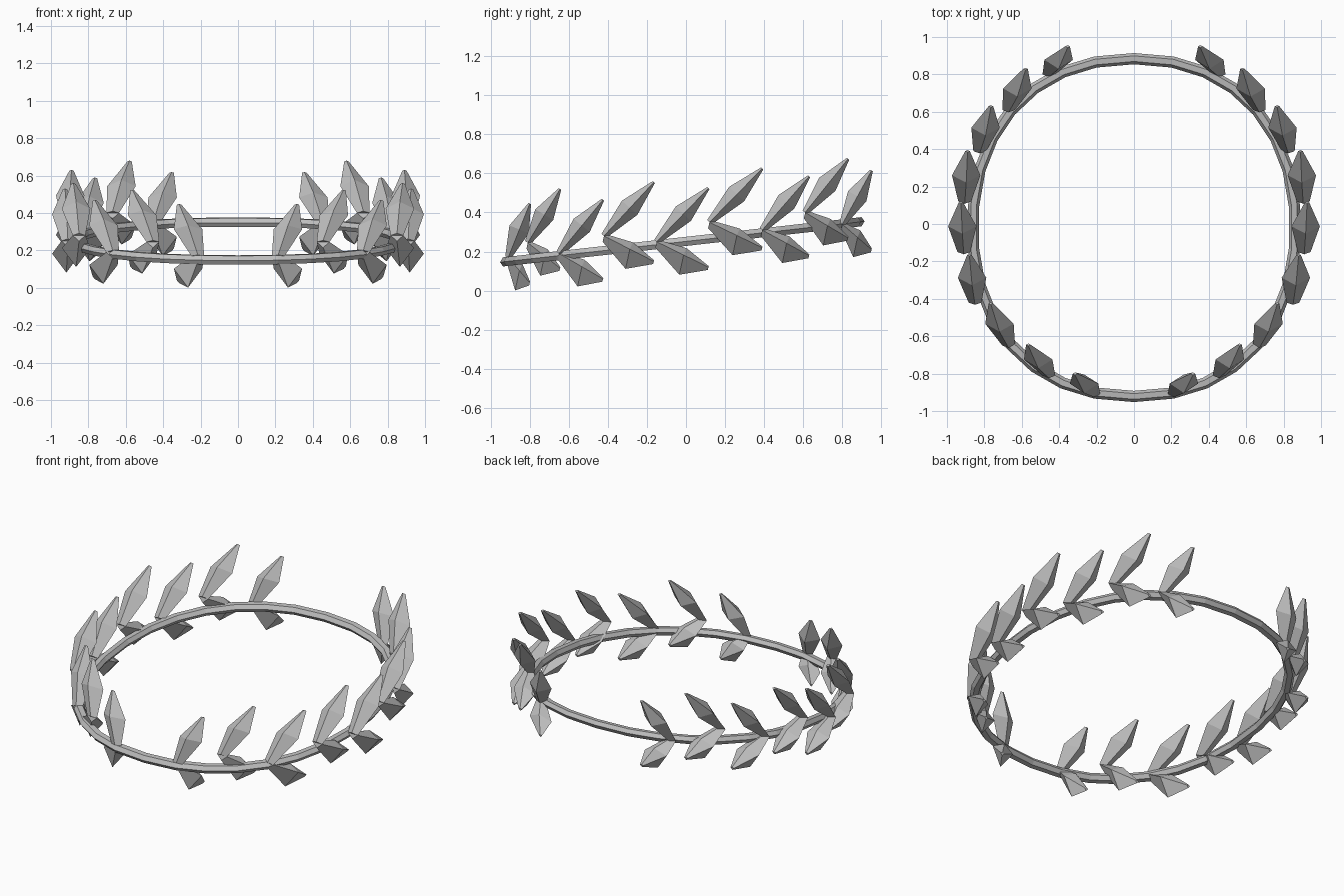
import bpy
import bmesh
from math import sin, cos, pi, copysign
from mathutils import Vector

if "Cube" in bpy.data.objects:
    bpy.data.objects.remove(bpy.data.objects["Cube"])

metal = bpy.data.materials.new("plain_grey")
grey = (0.52, 0.52, 0.52, 1)
metal.diffuse_color = grey
metal.use_nodes = True
metal.node_tree.nodes["Principled BSDF"].inputs["Base Color"].default_value = grey


def loft(name, rings, closed=False):
    """Skin equal-sized rings of points; cap the ends unless closed."""
    bm = bmesh.new()
    loops = [[bm.verts.new(p) for p in ring] for ring in rings]
    n = len(loops[0])
    pairs = list(zip(loops, loops[1:]))
    if closed:
        pairs.append((loops[-1], loops[0]))
    else:
        bm.faces.new(loops[0])
        bm.faces.new(loops[-1])
    for a, b in pairs:
        for i in range(n):
            j = (i + 1) % n
            bm.faces.new((a[i], a[j], b[j], b[i]))
    bmesh.ops.recalc_face_normals(bm, faces=bm.faces)
    mesh = bpy.data.meshes.new(name)
    bm.to_mesh(mesh)
    bm.free()
    mesh.materials.append(metal)
    obj = bpy.data.objects.new(name, mesh)
    bpy.context.collection.objects.link(obj)


def fuller(v):
    """Swell a sine or cosine so the oval has fuller shoulders."""
    return copysign(abs(v) ** 0.91, v)


# Tilted circlet: a full-shouldered oval with a hexagonal section
SEGMENTS, SIDES, TUBE = 30, 6, 0.03
rings = []
for s in range(SEGMENTS):
    a = 2 * pi * s / SEGMENTS + pi / 2
    ring = []
    for k in range(SIDES):
        b = 2 * pi * k / SIDES
        out = TUBE * cos(b)
        y = (0.903 + out) * fuller(sin(a)) - 0.019
        z = 0.252 + 0.112 * y + TUBE * 0.9 * sin(b)
        ring.append(((0.862 + out) * fuller(cos(a)), y, z))
    rings.append(ring)
loft("circlet", rings, closed=True)


def leaf(name, base, tip, ridge, back):
    """Faceted leaf: blunt ends, wide middle, a ridge on both faces."""
    base, tip = Vector(base), Vector(tip)
    middle = base.lerp(tip, 0.52)
    side = Vector((1, 0, 0))
    sections = []
    for centre, width, depth in ((base, 0.034, 0.3), (middle, 0.076, 1), (tip, 0.012, 0.14)):
        sections.append([centre + side * width, centre + ridge * depth,
                         centre - side * width, centre + back * depth])
    loft(name, sections)


# Leaf pairs from back to front: base x, base y, base z, tip x, tip y
PAIRS = [
    (0.455, 0.80, 0.34, 0.355, 0.95),
    (0.67, 0.61, 0.40, 0.58, 0.83),
    (0.825, 0.39, 0.31, 0.765, 0.63),
    (0.905, 0.12, 0.35, 0.89, 0.39),
    (0.91, -0.15, 0.25, 0.925, 0.115),
    (0.85, -0.42, 0.28, 0.88, -0.165),
    (0.67, -0.65, 0.19, 0.765, -0.425),
    (0.455, -0.81, 0.245, 0.565, -0.645),
    (0.215, -0.91, 0.17, 0.315, -0.80),
]

for sign, label in ((1, "left"), (-1, "right")):
    for number, (bx, by, bz, tx, ty) in enumerate(PAIRS, 1):
        base = (sign * bx, by, bz)
        run = Vector((0, ty - by, 0.275))
        normal = Vector((0, -run.z, run.y)).normalized()
        leaf(f"{label}_upper_leaf_{number}", base,
             (sign * tx, ty, bz + 0.275), normal * 0.055, normal * -0.052)
        leaf(f"{label}_lower_leaf_{number}", base,
             (sign * tx, ty, bz - 0.13),
             Vector((0, -0.022, -0.101)), Vector((0, 0.015, 0.035)))
